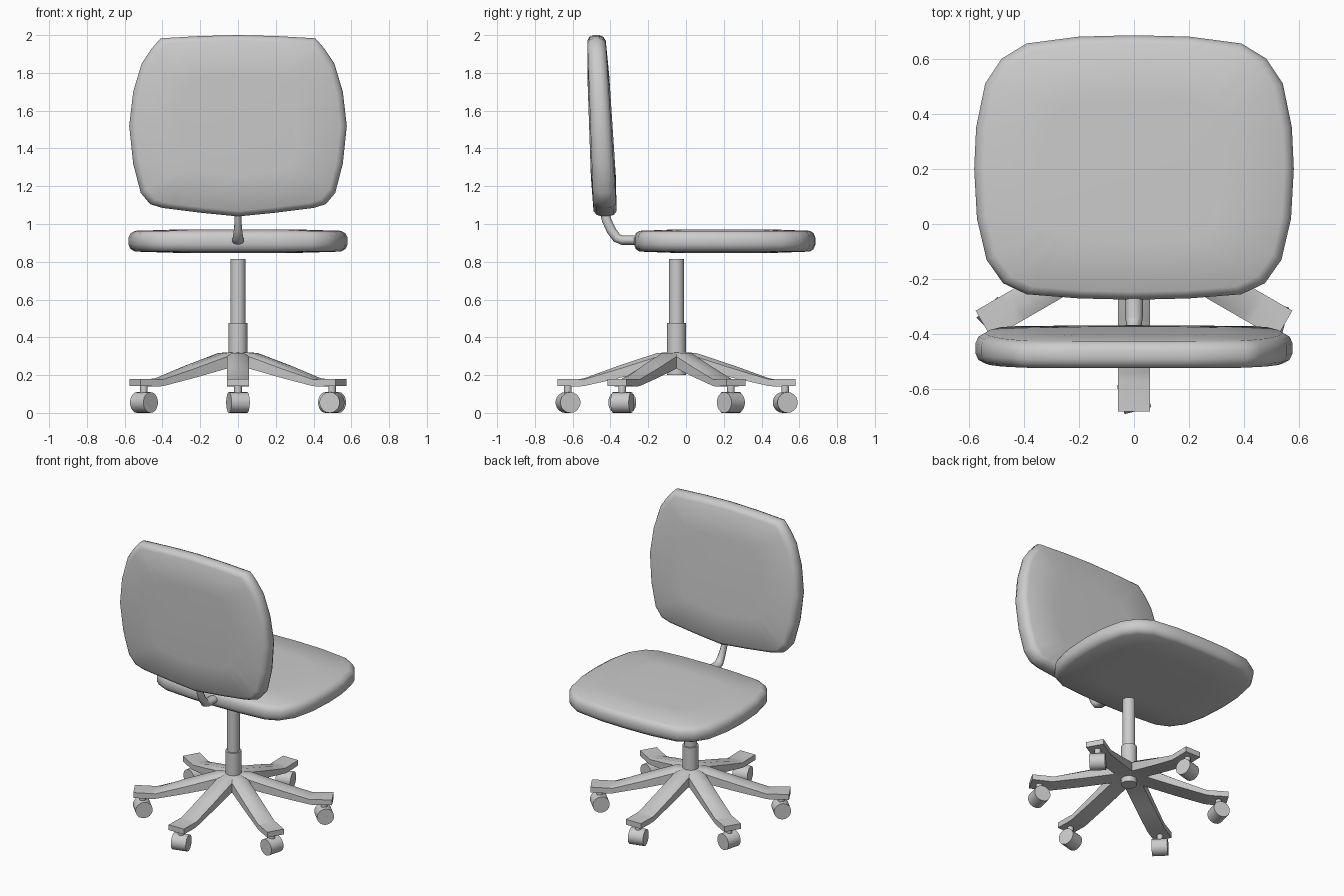
import bpy, bmesh, math
from mathutils import Vector, Matrix

if "Cube" in bpy.data.objects:
    bpy.data.objects.remove(bpy.data.objects["Cube"])

BASE_Y = -0.05


def finish(bm, name, angle=40):
    bmesh.ops.recalc_face_normals(bm, faces=bm.faces[:])
    me = bpy.data.meshes.new(name)
    bm.to_mesh(me)
    bm.free()
    ob = bpy.data.objects.new(name, me)
    bpy.context.collection.objects.link(ob)
    bpy.context.view_layer.objects.active = ob
    ob.select_set(True)
    bpy.ops.object.shade_smooth_by_angle(angle=math.radians(angle))
    ob.select_set(False)
    return ob


def loft(bm, rings):
    rows = [[bm.verts.new(p) for p in r] for r in rings]
    n = len(rows[0])
    for a, b in zip(rows, rows[1:]):
        for i in range(n):
            bm.faces.new((a[i], a[(i + 1) % n], b[(i + 1) % n], b[i]))
    bm.faces.new(rows[0])
    bm.faces.new(rows[-1])


def cushion(name, half, centre, place):
    # half outline runs from top centre to bottom centre on the +x side
    outline = half + [(-u, v) for u, v in reversed(half[1:-1])]
    section = [(.55, -.062), (.94, -.055), (.98, -.042), (1, -.018),
               (1, .018), (.98, .042), (.94, .055), (.55, .062)]
    bm = bmesh.new()
    loft(bm, [[place(u * s, centre + (v - centre) * s, d) for u, v in outline]
              for s, d in section])
    return finish(bm, name, 50)


def cylinder(name, a, b, r, sides=24):
    a, b = Vector(a), Vector(b)
    d = b - a
    bm = bmesh.new()
    m = Matrix.Translation((a + b) / 2) @ d.to_track_quat('Z', 'Y').to_matrix().to_4x4()
    bmesh.ops.create_cone(bm, cap_ends=True, segments=sides, radius1=r, radius2=r,
                          depth=d.length, matrix=m)
    return finish(bm, name)


# Seat cushion
seat = [(0, .685), (.2, .68), (.39, .655), (.48, .60), (.54, .51), (.573, .35), (.58, .2),
        (.57, .02), (.535, -.13), (.475, -.215), (.39, -.255), (.2, -.27), (0, -.275)]
cushion("seat", seat, 0.2, lambda u, v, d: (u, v, .909 + d))

# Backrest cushion, leaning slightly back
back = [(0, 2.0), (.2, 1.995), (.41, 1.983), (.46, 1.925), (.51, 1.85), (.555, 1.7), (.576, 1.52),
        (.555, 1.32), (.515, 1.165), (.465, 1.105), (.4, 1.085), (.2, 1.06), (0, 1.04)]
cushion("backrest", back, 1.52,
        lambda u, v, d: (u, -.45 - .05 * (v - 1.5) + d * (1.12 - .25 * (v - 1.04)), v))

# Curved bar joining seat and backrest
path = [(-.2, .915), (-.34, .915), (-.365, .925), (-.395, .965), (-.42, 1.02), (-.44, 1.1)]
widths = [.034, .032, .028, .022, .018, .018]
bm = bmesh.new()
rings = []
for i, (y, z) in enumerate(path):
    p, q = path[max(i - 1, 0)], path[min(i + 1, len(path) - 1)]
    t = Vector((0, q[0] - p[0], q[1] - p[1])).normalized()
    nrm = Vector((0, -t.z, t.y))
    rings.append([Vector((0, y, z)) + Vector((1, 0, 0)) * widths[i] * math.cos(k * math.pi / 6)
                  + nrm * .025 * math.sin(k * math.pi / 6) for k in range(12)])
loft(bm, rings)
finish(bm, "back_support_bar")

# Gas lift column
cylinder("column_sleeve", (0, BASE_Y, .2), (0, BASE_Y, .475), .05)
cylinder("column_tube", (0, BASE_Y, .4), (0, BASE_Y, .815), .04)

# Six-legged base with casters
stations = [(0, .32, .24, .02), (.1, .318, .235, .02), (.3, .252, .185, .018),
            (.49, .183, .142, .006), (.52, .178, .14, 0), (.63, .18, .143, 0)]
for k in range(6):
    ang = math.radians(30 + 60 * k)
    out = Vector((math.cos(ang), math.sin(ang), 0))
    side = Vector((-out.y, out.x, 0))
    hub = Vector((0, BASE_Y, 0))
    bm = bmesh.new()
    loft(bm, [[hub + out * r + side * s + Vector((0, 0, z)) for s, z in
               [(-.058, bot), (-.058, top - drop), (-.03, top), (.03, top),
                (.058, top - drop), (.058, bot)]] for r, top, bot, drop in stations])
    finish(bm, f"leg_{k + 1}")

    # Caster stem and wheel, swivelled a little
    c = hub + out * .575
    cylinder(f"caster_stem_{k + 1}", c + Vector((0, 0, .07)), c + Vector((0, 0, .15)), .02, 12)
    axle = Matrix.Rotation(math.radians(15), 3, 'Z') @ side
    w = c + Vector((0, 0, .055))
    cylinder(f"caster_wheel_{k + 1}", w - axle * .05, w + axle * .05, .055, 18)
